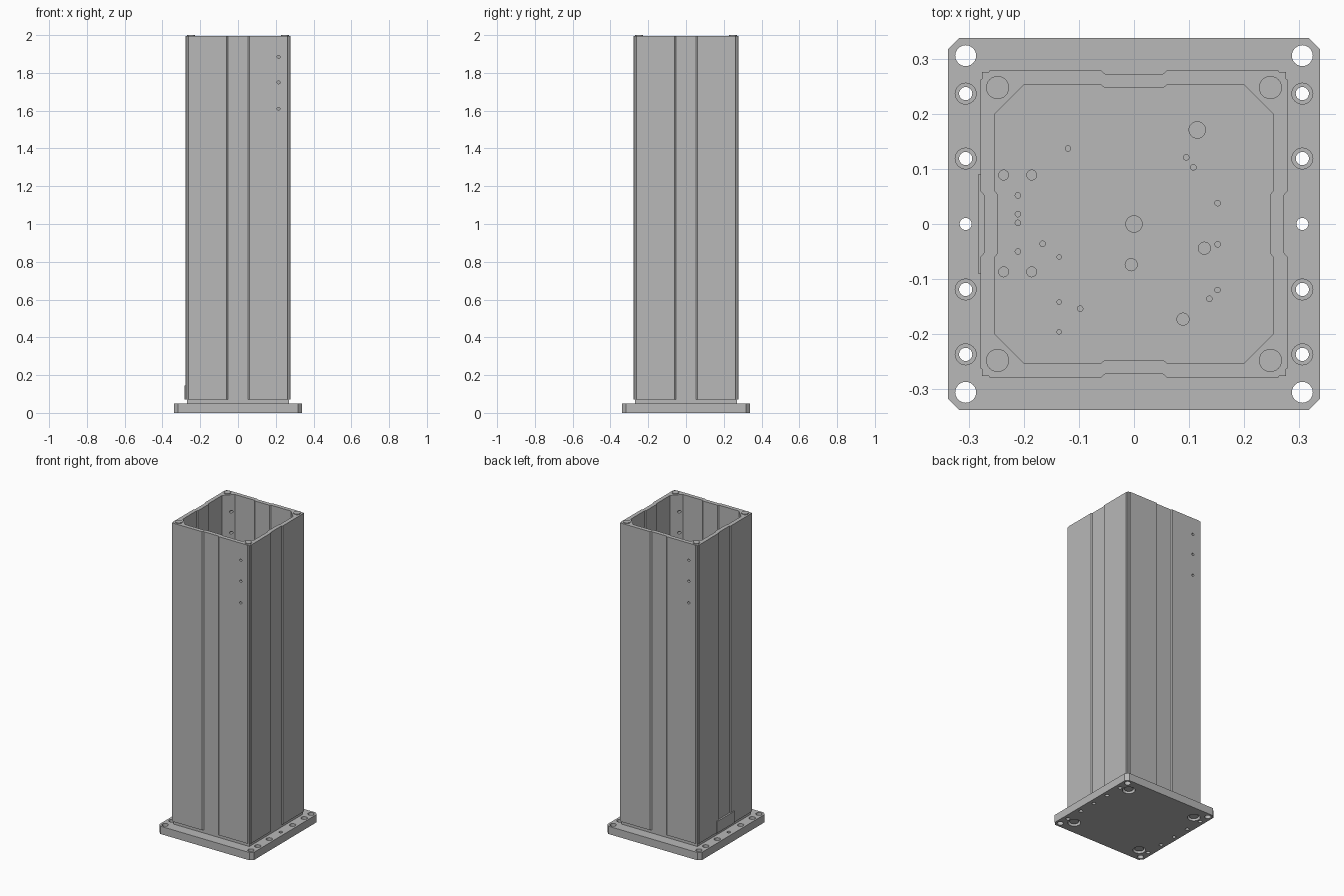
import bpy, bmesh, math
from mathutils import Matrix, Vector

cube = bpy.data.objects.get("Cube")
if cube:
    bpy.data.objects.remove(cube, do_unlink=True)

grey = bpy.data.materials.new("machined grey")
grey.use_nodes = True
grey.diffuse_color = (0.48, 0.48, 0.48, 1)
grey.node_tree.nodes["Principled BSDF"].inputs["Base Color"].default_value = grey.diffuse_color


def make_object(name, bm):
    bmesh.ops.recalc_face_normals(bm, faces=bm.faces)
    mesh = bpy.data.meshes.new(name)
    bm.to_mesh(mesh)
    bm.free()
    mesh.materials.append(grey)
    obj = bpy.data.objects.new(name, mesh)
    bpy.context.collection.objects.link(obj)
    return obj


def prism(name, points, z0, z1):
    bm = bmesh.new()
    face = bm.faces.new([bm.verts.new((x, y, z0)) for x, y in points])
    top = bmesh.ops.extrude_face_region(bm, geom=[face])["geom"]
    verts = [v for v in top if isinstance(v, bmesh.types.BMVert)]
    bmesh.ops.translate(bm, verts=verts, vec=(0, 0, z1 - z0))
    return make_object(name, bm)


def cylinders(name, specs, z0, z1, segments=24):
    """Upright cylinders from (x, y, radius) triples, as one object."""
    bm = bmesh.new()
    for x, y, r in specs:
        bmesh.ops.create_cone(bm, cap_ends=True, segments=segments, radius1=r, radius2=r,
                              depth=z1 - z0, matrix=Matrix.Translation((x, y, (z0 + z1) / 2)))
    return make_object(name, bm)


def cut(obj, *cutters):
    for cutter in cutters:
        cutter.hide_render = True
        mod = obj.modifiers.new("cut", "BOOLEAN")
        mod.operation, mod.solver, mod.object = "DIFFERENCE", "EXACT", cutter
    bpy.context.view_layer.update()
    graph = bpy.context.evaluated_depsgraph_get()
    mesh = bpy.data.meshes.new_from_object(obj.evaluated_get(graph))
    obj.modifiers.clear()
    obj.data = mesh
    for cutter in cutters:
        bpy.data.objects.remove(cutter, do_unlink=True)


def four_sides(side):
    """Repeat one side's profile around the square."""
    return [(Matrix.Rotation(k * math.pi / 2, 2) @ Vector(p))[:] for k in range(4) for p in side]


def mirrored(x, y, r):
    return [(sx * x, sy * y, r) for sx in (1, -1) for sy in ((1, -1) if y else (1,))]


def smooth(obj):
    bpy.ops.object.select_all(action="DESELECT")
    obj.select_set(True)
    bpy.context.view_layer.objects.active = obj
    bpy.ops.object.shade_smooth_by_angle(angle=math.radians(30))


# Column profiles: relieved corners, shallow central channel on each side
BASE_TOP, FOOT_TOP, TOP = 0.05, 0.07, 1.995
outer = four_sides([(-.276, -.276), (-.264, -.276), (-.262, -.279), (-.06, -.279), (-.053, -.273),
                    (.053, -.273), (.06, -.279), (.262, -.279), (.264, -.276)])
inner = four_sides([(-.2, -.253), (-.06, -.253), (-.053, -.247),
                    (.053, -.247), (.06, -.253), (.2, -.253)])

# Hollow column with three side holes at one end of the front and back
column = prism("column", outer, FOOT_TOP, TOP)
bm = bmesh.new()
for side in (-1, 1):
    for z in (1.61, 1.75, 1.885):
        place = Matrix.Translation((-side * 0.215, side * 0.265, z)) @ Matrix.Rotation(math.pi / 2, 4, "X")
        bmesh.ops.create_cone(bm, cap_ends=True, segments=16, radius1=.008, radius2=.008,
                              depth=0.1, matrix=place)
side_holes = make_object("side_hole_cutter", bm)
cut(column, prism("bore_cutter", inner, 0, 2.1), side_holes)

# Recessed foot ring between column and plate
foot = prism("foot_ring", four_sides([(-.27, -.27)]), BASE_TOP, FOOT_TOP)
cut(foot, prism("foot_bore_cutter", inner, 0, 0.2))

# Base plate with chamfered corners
plate = prism("base_plate", four_sides([(-.318, -.338), (.318, -.338)]), 0, BASE_TOP)
through = mirrored(.306, .306, .019) + mirrored(.306, 0, .011)
counterbores = []
for y in (.119, .237):
    through += mirrored(.306, y, .012)
    counterbores += mirrored(.306, y, .019)

# Blind fixing holes in the floor, in thousandths: radius -> centres
floor_holes = {
    15: [(0, 0), (115, 171)],
    11: [(128, -44), (-5, -74), (89, -173)],
    9: [(-237, 89), (-186, 89), (-237, -87), (-186, -87)],
    5: [(-120, 137), (95, 121), (108, 103), (152, 38), (152, -37), (152, -120), (137, -136),
        (-211, 52), (-211, 18), (-211, 2), (-211, -50), (-166, -36), (-98, -154)],
    4: [(-136, -60), (-136, -142), (-136, -196)],
}
blind = [(x / 1000, y / 1000, r / 1000) for r, spots in floor_holes.items() for x, y in spots]
cut(plate,
    cylinders("through_cutter", through, -0.1, 0.1),
    cylinders("counterbore_cutter", counterbores, 0.03, 0.1),
    cylinders("blind_cutter", blind, 0.03, 0.1),
    cylinders("bolt_pocket_cutter", mirrored(.248, .248, .038), -0.1, 0.03))

# Bolts in the pockets below and matching pins on the column top
bolts = cylinders("base_bolts", mirrored(.248, .248, .027), 0.008, 0.031)
pins = cylinders("top_pins", mirrored(.248, .248, .021), TOP - 0.01, 2.0)

# Thin cover at the bottom of one side
cover = prism("side_cover", [(-.284, -.09), (-.272, -.09), (-.272, .09), (-.284, .09)], FOOT_TOP, 0.145)

for part in (column, plate, bolts, pins):
    smooth(part)
